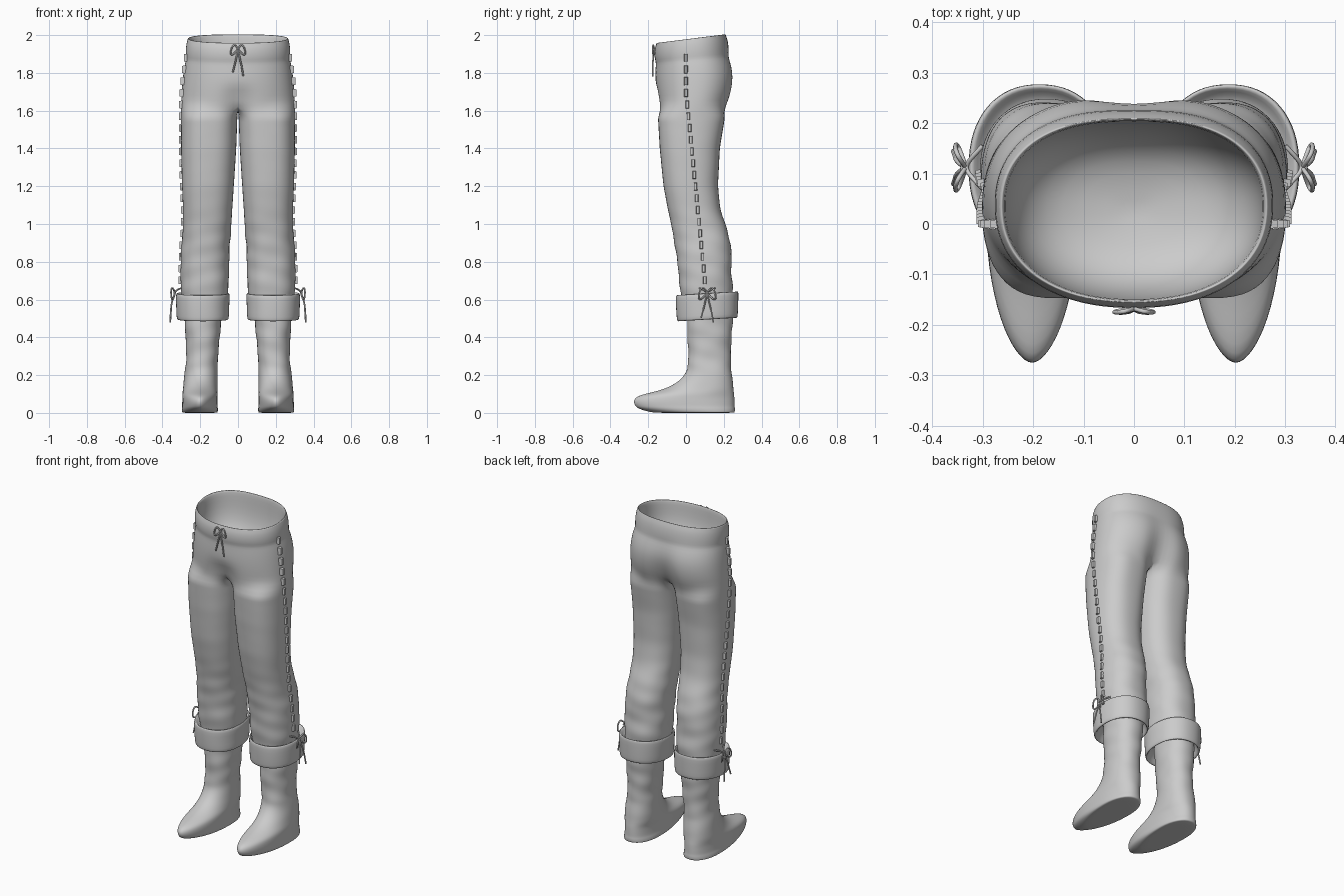
import bpy, bmesh, math
from mathutils import Vector

cube = bpy.data.objects.get("Cube")
if cube:
    bpy.data.objects.remove(cube)

grey = bpy.data.materials.new("plain_grey")
grey.use_nodes = True
colour = (0.6, 0.6, 0.6, 1)
grey.diffuse_color = colour
grey.node_tree.nodes["Principled BSDF"].inputs["Base Color"].default_value = colour


def finish(name, bm, subdiv=1, inward=False):
    bmesh.ops.recalc_face_normals(bm, faces=bm.faces)
    if inward:
        bmesh.ops.reverse_faces(bm, faces=bm.faces)
    mesh = bpy.data.meshes.new(name)
    bm.to_mesh(mesh)
    bm.free()
    mesh.materials.append(grey)
    for p in mesh.polygons:
        p.use_smooth = subdiv > 0
    ob = bpy.data.objects.new(name, mesh)
    bpy.context.collection.objects.link(ob)
    ob.modifiers.new("Mirror", 'MIRROR').merge_threshold = 0.001
    if subdiv:
        s = ob.modifiers.new("Smooth", 'SUBSURF')
        s.levels = s.render_levels = subdiv


def bridge(bm, a, b, closed=True):
    n = len(a)
    for i in range(n if closed else n - 1):
        j = (i + 1) % n
        bm.faces.new((a[i], a[j], b[j], b[i]))


def power(v, e):
    return math.copysign(abs(v) ** e, v)


def lerp_rows(rows, z):
    # rows run from high to low
    for a, b in zip(rows, rows[1:]):
        if b[0] <= z <= a[0]:
            t = (a[0] - z) / (a[0] - b[0])
            return [p + (q - p) * t for p, q in zip(a, b)]
    return rows[-1] if z < rows[-1][0] else rows[0]


def resample(rows, step):
    n = round((rows[0][0] - rows[-1][0]) / step)
    return [lerp_rows(rows, rows[0][0] + (rows[-1][0] - rows[0][0]) * i / n) for i in range(n + 1)]


def oval(row, angle, front=0.85, back=0.85, split=0.5):
    # row is z, x0, x1, y front, y back; angle 0 points outwards, -90 to the front
    z, x0, x1, yf, yb = row
    c, s = math.cos(angle), math.sin(angle)
    e = front if s < 0 else back
    yc = yf + (yb - yf) * split
    depth = yc - yf if s < 0 else yb - yc
    return Vector(((x0 + x1) / 2 + (x1 - x0) / 2 * power(c, e), yc + depth * power(s, 0.9), z))


def creased(p, row, amount):
    # soft diagonal cloth folds
    cx, cy = (row[1] + row[2]) / 2, (row[3] + row[4]) / 2
    a = math.atan2(p.y - cy, p.x - cx)
    k = 1 + amount * (math.sin(p.z * 62 + 2 * a) + 0.7 * math.sin(p.z * 37 - 3 * a + 1))
    return Vector((cx + (p.x - cx) * k, cy + (p.y - cy) * k, p.z))


# trousers: an open half trunk that closes into a leg below the crotch
M, K = 24, 7
trunk = [  # z, half width, y front, y back, cleft depth
    (1.975, .268, -.158, .212, 0), (1.95, .275, -.167, .222, 0), (1.90, .278, -.168, .228, 0),
    (1.872, .274, -.160, .228, .004), (1.855, .280, -.160, .236, .008), (1.80, .290, -.163, .256, .016),
    (1.74, .296, -.162, .257, .03), (1.68, .300, -.157, .245, .045), (1.63, .302, -.150, .225, .05)]
leg = [
    (1.57, .003, .302, -.150, .208), (1.40, .009, .302, -.140, .180), (1.20, .022, .297, -.120, .170),
    (1.08, .030, .292, -.097, .182), (.96, .037, .293, -.072, .222), (.87, .045, .302, -.057, .242),
    (.75, .047, .306, -.040, .240), (.66, .050, .303, -.035, .250), (.59, .060, .295, -.020, .240)]


def trunk_point(row, t):
    z, w, yf, yb, cleft = row
    p = oval((z, -w, w, yf, yb), math.pi * (t - 0.5), 0.9, 0.78, 0.52)
    p.x = max(p.x, 0) if 0 < t < 1 else 0
    fold = math.exp(-(p.x / 0.07) ** 2) * cleft
    p.y += -fold if t > 0.5 else fold * (0.6 if z < 1.7 else 0)
    p.z += 0.12 * (p.y - 0.03) * max(0, (z - 1.7) / 0.27)
    return p


bm = bmesh.new()
prev = None
for row in trunk:
    ring = [bm.verts.new(trunk_point(row, i / M)) for i in range(M + 1)]
    if prev:
        bridge(bm, prev, ring, False)
    prev = ring
f, b = prev[0].co.copy(), prev[-1].co.copy()
for i in range(1, K + 1):
    t = i / (K + 1)
    p = b.lerp(f, t)
    p.z -= 0.025 * math.sin(math.pi * t)
    prev.append(bm.verts.new(p))
reach = math.radians(145)
angles = [-reach + 2 * reach * i / M for i in range(M + 1)]
angles += [reach + (2 * math.pi - 2 * reach) * i / (K + 1) for i in range(1, K + 1)]
for row in resample(leg, 0.03):
    e = 0.85 - 0.15 * max(0, (row[0] - 1.2) / 0.4)
    amount = 0.012 * min(1, max(0, (1.12 - row[0]) / 0.2)) + 0.001
    ring = []
    for a in angles:
        p = creased(oval(row, a, e, e), row, amount)
        p.x = max(p.x, 0.003)
        ring.append(bm.verts.new(p))
    bridge(bm, prev, ring)
    prev = ring
finish("trousers", bm)

# lining: rolled rim and the rounded inside of the waist
bm = bmesh.new()
prev = [bm.verts.new(trunk_point(trunk[0], i / M)) for i in range(M + 1)]
for z, k in ((1.985, .985), (1.975, .96), (1.93, .95), (1.86, .93), (1.79, .84), (1.74, .66), (1.715, .4), (1.705, .03)):
    row = (z, .268 * k, .027 - .185 * k, .027 + .185 * k, 0)
    ring = [bm.verts.new(trunk_point(row, i / M)) for i in range(M + 1)]
    bridge(bm, prev, ring, False)
    prev = ring
bm.faces.new(prev)
finish("waist_lining", bm, inward=True)


def loft(name, rows, folds, shape=lambda r: (0.9, 0.9, 0.5), tilt=0):
    bm = bmesh.new()
    n = 32
    first = prev = None
    for row in rows:
        ring = []
        for i in range(n):
            p = creased(oval(row, 2 * math.pi * i / n, *shape(row)), row, folds(row[0]))
            p.z += tilt * (p.y - 0.11)
            ring.append(bm.verts.new(p))
        if prev:
            bridge(bm, prev, ring)
        first, prev = first or ring, ring
    bm.faces.new(first)
    bm.faces.new(prev)
    finish(name, bm)


# turned-down cuffs with a hollow underside
cuff = [(.60, .065, .290, -.015, .238), (.615, .058, .305, -.035, .258), (.632, .053, .318, -.046, .270),
        (.634, .047, .326, -.053, .277), (.620, .043, .330, -.056, .279), (.565, .046, .328, -.053, .277),
        (.510, .047, .326, -.050, .275), (.494, .050, .323, -.047, .272), (.493, .058, .314, -.038, .264),
        (.510, .064, .306, -.030, .256), (.57, .078, .295, -.010, .250)]
loft("cuffs", cuff, lambda z: 0.003, tilt=0.06)

# soft boots: slouched shaft flowing into a pointed foot
shaft = [(.60, .085, .285, .005, .248), (.50, .087, .284, .008, .248), (.43, .094, .280, .006, .244),
         (.36, .100, .276, .010, .240), (.29, .106, .274, .012, .236), (.235, .108, .280, .008, .240)]
foot = [(.205, .108, .284, -.005, .244), (.17, .107, .288, -.035, .248), (.145, .107, .290, -.075, .250),
        (.125, .107, .292, -.120, .252), (.108, .107, .294, -.185, .254), (.094, .108, .295, -.245, .256),
        (.078, .108, .295, -.274, .257), (.055, .108, .296, -.280, .258), (.034, .108, .296, -.268, .258),
        (.026, .106, .298, -.258, .260), (.012, .106, .298, -.225, .260), (.002, .108, .296, -.175, .258),
        (0, .116, .288, -.150, .250)]


def boot_shape(row):
    k = min(1, max(0, (.24 - row[0]) / .12))
    return 0.9 + 0.25 * k, 0.9, 0.5 + 0.12 * k


loft("boots", resample(shaft, 0.024) + foot, lambda z: 0.017 * min(1, max(0, (z - .15) / .1)), shape=boot_shape)


def lace(name, paths):
    cu = bpy.data.curves.new(name, 'CURVE')
    cu.dimensions = '3D'
    cu.bevel_depth = 0.0045
    cu.bevel_resolution = 1
    cu.resolution_u = 5
    cu.use_fill_caps = True
    for path in paths:
        sp = cu.splines.new('NURBS')
        sp.points.add(len(path) - 1)
        for pt, co in zip(sp.points, path):
            pt.co = (*co, 1)
        sp.use_endpoint_u = True
        sp.order_u = 3
    cu.materials.append(grey)
    bpy.context.collection.objects.link(bpy.data.objects.new(name, cu))


def bow(name, place, size, length):
    # place(across, out, up) maps bow space to the model
    paths = []
    for s in (1, -1):
        loop = [(0, 0, 0), (.25, .2, .5), (.6, .35, .25), (.75, .3, -.5), (.45, .15, -.55), (0, 0, 0)]
        tail = [(0, 0, 0), (.15, .3, -.3 * length), (.4, .35, -.7 * length), (.5, .4, (-1 if s > 0 else -.85) * length)]
        paths += [[place(s * a * size, o * size, u * size) for a, o, u in path] for path in (loop, tail)]
    knot = [place(a * size, .1 * size, 0) for a in (-.16, 0, .16)]
    lace(name, paths + [knot])


# ties at the waist and at both cuffs
bow("waist_tie", lambda a, o, u: (a, -.168 - o * .4, 1.925 + u), 0.055, 2.6)
for side, s in (("left", 1), ("right", -1)):
    bow(side + "_cuff_tie", lambda a, o, u: (s * (.333 + o), .112 + a, .635 + u), 0.065, 2.4)
    lace(side + "_cuff_cord", [[(s * .30, .07, .66), (s * .32, .09, .655), (s * .336, .112, .635),
                                (s * .32, .135, .655), (s * .30, .155, .66)]])

# laced side seams: a row of small raised stitches
bm = bmesh.new()
z = 1.88
while z > 0.66:
    x = lerp_rows(leg, z)[2] if z < 1.57 else lerp_rows(trunk, z)[1]
    y = max(0, 1.7 - z) * 0.1
    for v in bmesh.ops.create_cube(bm, size=1)["verts"]:
        taper = 0.6 if v.co.x > 0 else 1
        v.co = Vector((x - .001 + v.co.x * .022, y + v.co.y * .022 * taper, z + v.co.z * .044 * taper ** 0.3))
    z -= 0.062
finish("side_stitches", bm, subdiv=0)
